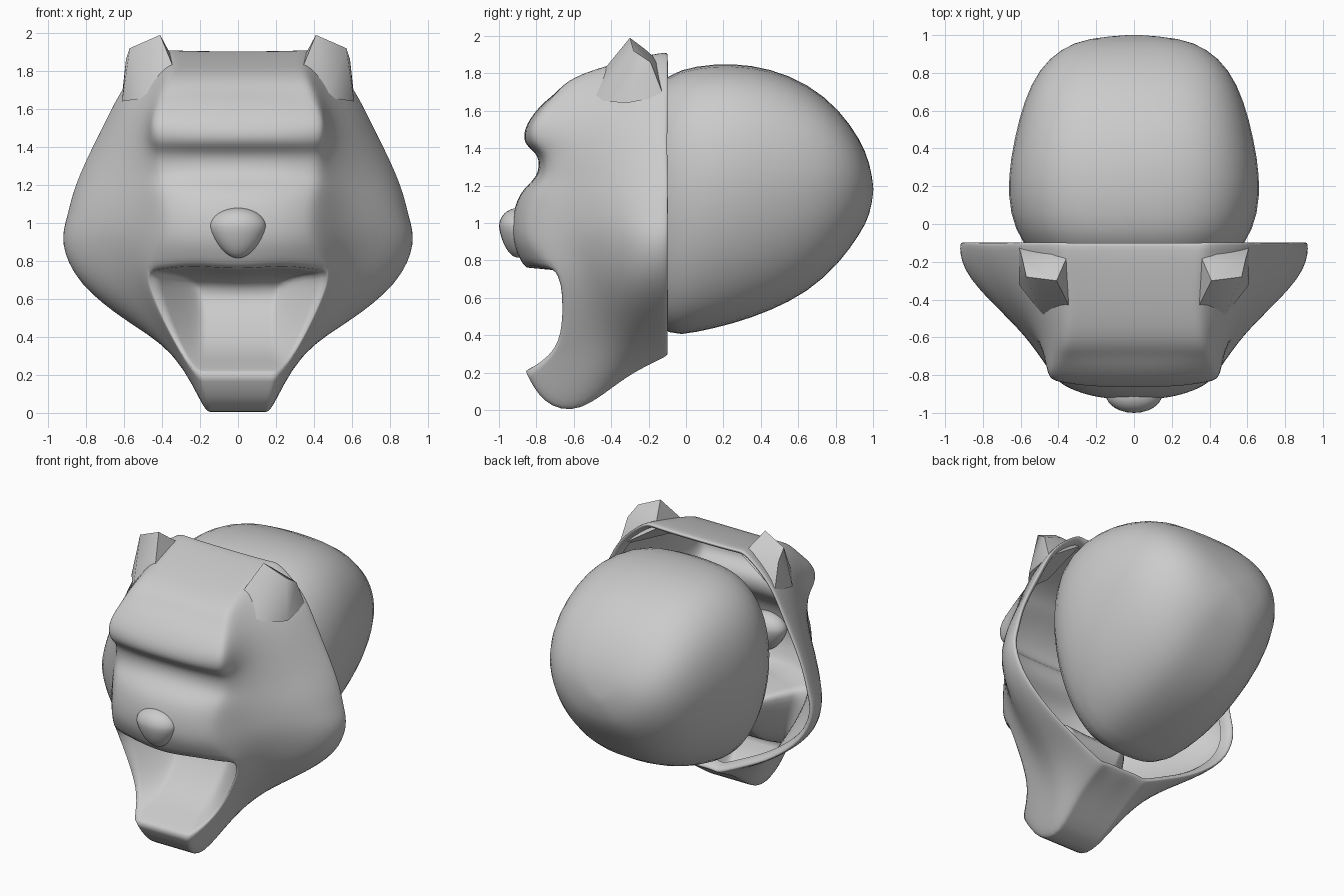
import bpy, bmesh, math, random
from mathutils import Vector

if "Cube" in bpy.data.objects:
    bpy.data.objects.remove(bpy.data.objects["Cube"])

random.seed(4)


def make_object(name, bm, mirror=False, subsurf=0, angle=None):
    bmesh.ops.remove_doubles(bm, verts=bm.verts, dist=0.0005)
    bmesh.ops.recalc_face_normals(bm, faces=bm.faces)
    me = bpy.data.meshes.new(name)
    bm.to_mesh(me)
    bm.free()
    ob = bpy.data.objects.new(name, me)
    bpy.context.collection.objects.link(ob)
    if mirror:
        m = ob.modifiers.new("mirror", 'MIRROR')
        m.use_clip = True
    if subsurf:
        s = ob.modifiers.new("smooth", 'SUBSURF')
        s.levels = s.render_levels = subsurf
    bpy.context.view_layer.objects.active = ob
    ob.select_set(True)
    if angle:
        bpy.ops.object.shade_smooth_by_angle(angle=math.radians(angle))
    else:
        bpy.ops.object.shade_smooth()
    ob.select_set(False)
    return ob


def strip(bm, a, b):
    """Quads between two rows of points."""
    va = [bm.verts.new(p) for p in a]
    vb = [bm.verts.new(p) for p in b]
    for i in range(len(a) - 1):
        bm.faces.new((va[i], va[i + 1], vb[i + 1], vb[i]))


FR = [0, 0.5, 0.85, 1]


def flat(p, fr=FR):
    return [(p[0] * f, p[1], p[2]) for f in fr]


def ring(side):
    """Half ring: top span, side points, bottom span."""
    return flat(side[0], FR[:3]) + side + flat(side[-1], FR[2::-1])


# Front of the face: z, edge x, edge y, centre y
face = [(1.64, .40, -.74, -.77), (1.53, .46, -.83, -.86), (1.42, .45, -.82, -.88),
        (1.37, .43, -.75, -.78), (1.24, .43, -.74, -.79), (1.17, .42, -.80, -.90),
        (1.0, .40, -.84, -.94), (.88, .42, -.82, -.93), (.75, .50, -.68, -.87)]


def face_row(r):
    z, xe, ye, yc = r
    return [(xe * f, yc + (ye - yc) * f ** 3, z + (.03 if z == .75 and f == .5 else 0))
            for f in FR]


rows = [face_row(r) for r in face]
rim_xz = [(.40, 1.92), (.59, 1.77), (.67, 1.62), (.73, 1.5), (.82, 1.31), (.88, 1.16),
          (.91, 1.03), (.945, .9), (.86, .68), (.6, .49), (.42, .39), (.2, .29)]
rim = [(x, -.1, z) for x, z in rim_xz]
cheek = [(.36, -.36, 1.86), (.54, -.34, 1.71), (.62, -.34, 1.58), (.68, -.33, 1.46),
         (.75, -.33, 1.28), (.83, -.32, 1.14), (.88, -.3, 1.02), (.925, -.27, .89),
         (.84, -.29, .67), (.55, -.3, .46), (.38, -.3, .34), (.2, -.32, .19)]
mid = [(.38, -.62, 1.78), (.47, -.58, 1.63), (.51, -.58, 1.5), (.53, -.58, 1.4),
       (.56, -.57, 1.26), (.58, -.57, 1.14), (.60, -.56, 1.02), (.61, -.54, .9),
       (.59, -.47, .67), (.43, -.46, .45), (.30, -.48, .27), (.165, -.57, -.03)]
jaw = [(.40, -.66, .5), (.30, -.69, .31), (.22, -.86, .21)]
edge = [r[-1] for r in rows] + jaw
near = [tuple(Vector(a).lerp(Vector(b), .6)) for a, b in zip(mid, edge)]
near[-1] = (.18, -.77, .03)
front = rows[0][:3] + edge + flat(jaw[-1], FR[2::-1])
tongue = [(.22, -.3, .72), (.2, -.42, .5), (.2, -.58, .33), (.18, -.76, .26)]


def inset(pts, s, y):
    return [(x * s, y, 1.08 + (z - 1.08) * s) for x, _, z in pts]


# Face shell with folded rim, open mouth and tongue
bm = bmesh.new()
R = [(x, y + random.uniform(-.008, .008), z + random.uniform(-.008, .008))
     for x, y, z in ring(rim)]
seq = [inset(R, .935, -.17), inset(R, .945, -.12), inset(R, .975, -.095), R,
       ring(cheek), ring(mid), ring(near), front]
for a, b in zip(seq, seq[1:]):
    strip(bm, a, b)
for a, b in zip(rows, rows[1:]):
    strip(bm, a, b)
strip(bm, front[11:], tongue + flat(tongue[-1], FR[2::-1]))
for a, b in zip(tongue, tongue[1:]):
    strip(bm, flat(a), flat(b))
strip(bm, rows[-1], flat(tongue[0]))
# Crease the lips and jaw edge
bmesh.ops.remove_doubles(bm, verts=bm.verts, dist=0.0005)
crease = bm.edges.layers.float.new("crease_edge")
lip = [Vector(p) for p in front[11:] + rows[-1]]
for e in bm.edges:
    if all(min((v.co - p).length for p in lip) < .001 for v in e.verts):
        e[crease] = .6
make_object("face_shell", bm, mirror=True, subsurf=2)

# Rounded back of the head: y, half width, bottom z, top z
sections = [(-.28, .28, .78, 1.38), (-.2, .50, .52, 1.68), (-.1, .60, .385, 1.80),
            (.05, .665, .41, 1.845), (.25, .675, .455, 1.86), (.45, .64, .525, 1.83),
            (.65, .59, .625, 1.75), (.82, .51, .78, 1.61), (.93, .39, .94, 1.45),
            (.985, .25, 1.04, 1.32)]


def power(v, e):
    return math.copysign(abs(v) ** e, v)


bm = bmesh.new()
N = 28
loops = []
for y, w, lo, hi in sections:
    zc = lo + (hi - lo) * .54
    pts = []
    for i in range(N + 1):
        a = 2 * math.pi * (i % N) / N
        c, s = math.cos(a), math.sin(a)
        taper = 1 - .22 * max(0, -s)
        h = hi - zc if s > 0 else zc - lo
        pts.append((w * power(c, .66) * taper, y, zc + h * power(s, .8)))
    loops.append(pts)


def cap(tip, loop):
    return [tuple(Vector(tip).lerp(Vector(p), .05)) for p in loop]


loops = [cap((0, -.3, 1.08), loops[0])] + loops + [cap((0, 1.003, 1.18), loops[-1])]
for a, b in zip(loops, loops[1:]):
    strip(bm, a, b)
bmesh.ops.remove_doubles(bm, verts=bm.verts, dist=0.0005)
bmesh.ops.holes_fill(bm, edges=[e for e in bm.edges if e.is_boundary])
make_object("back_of_head", bm, subsurf=1)

# Ears
bm = bmesh.new()
for p in [(.41, -.30, 1.99), (.57, -.28, 1.92), (.59, -.19, 1.86), (.42, -.22, 1.93),
          (.32, -.48, 1.77), (.47, -.50, 1.66), (.61, -.32, 1.64), (.61, -.12, 1.68),
          (.34, -.14, 1.86)]:
    bm.verts.new(p)
bmesh.ops.convex_hull(bm, input=bm.verts)
make_object("ears", bm, mirror=True, angle=62)

# Nose, tapering downwards
bm = bmesh.new()
bmesh.ops.create_uvsphere(bm, u_segments=24, v_segments=16, radius=1)
for v in bm.verts:
    x, y, z = v.co
    k = 1 + .25 * z if z < 0 else 1
    v.co = (x * .15 * k, -.9 + y * .1 * (1 + .2 * z if z < 0 else 1),
            .98 + z * (.1 if z > 0 else .165))
make_object("nose", bm)
